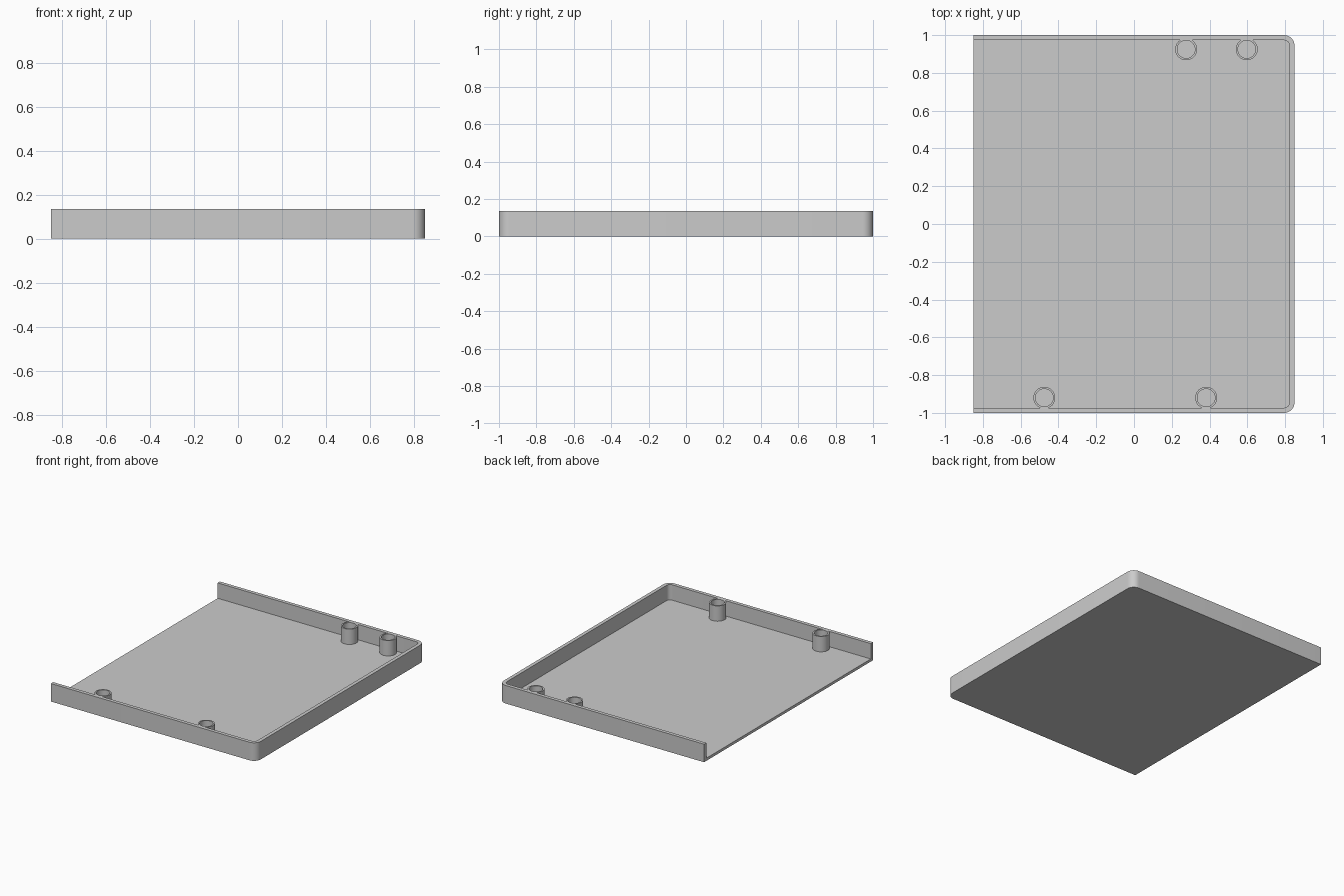
import bpy, bmesh, math

if "Cube" in bpy.data.objects:
    bpy.data.objects.remove(bpy.data.objects["Cube"], do_unlink=True)

HEIGHT, FLOOR, WALL = 0.135, 0.02, 0.027
HALF_X, HALF_Y, CORNER = 0.85, 1.0, 0.056
BOSS_R, HOLE_R = 0.058, 0.047
BOSSES = [(0.276, 0.925), (0.597, 0.925), (-0.475, -0.92), (0.382, -0.92)]

grey = bpy.data.materials.new("plain grey")
grey.use_nodes = True
colour = (0.6, 0.6, 0.6, 1)
grey.diffuse_color = colour
grey.node_tree.nodes["Principled BSDF"].inputs["Base Color"].default_value = colour


def prism(name, outlines, z0, z1):
    """Solid made by raising one or more outlines from z0 to z1."""
    bm = bmesh.new()
    for pts in outlines:
        face = bm.faces.new([bm.verts.new((x, y, z0)) for x, y in pts])
        top = bmesh.ops.extrude_face_region(bm, geom=[face])["geom"]
        verts = [g for g in top if isinstance(g, bmesh.types.BMVert)]
        bmesh.ops.translate(bm, verts=verts, vec=(0, 0, z1 - z0))
    bmesh.ops.recalc_face_normals(bm, faces=bm.faces)
    mesh = bpy.data.meshes.new(name)
    bm.to_mesh(mesh)
    bm.free()
    mesh.materials.append(grey)
    obj = bpy.data.objects.new(name, mesh)
    bpy.context.collection.objects.link(obj)
    return obj


def arc(cx, cy, r, start, end, steps):
    angles = [math.radians(start + (end - start) * i / steps) for i in range(steps + 1)]
    return [(cx + r * math.cos(a), cy + r * math.sin(a)) for a in angles]


def tray_outline(left, right, half_y, r):
    """Rectangle with square corners at one end and rounded ones at the other."""
    return ([(left, half_y), (left, -half_y)]
            + arc(right - r, -half_y + r, r, -90, 0, 8)
            + arc(right - r, half_y - r, r, 0, 90, 8))


def circles(r):
    return [arc(x, y, r, 0, 360, 40)[:-1] for x, y in BOSSES]


def cut(target, cutter):
    """Subtract the cutter and discard it."""
    cutter.hide_render = True
    mod = target.modifiers.new("cut", "BOOLEAN")
    mod.operation, mod.solver, mod.object = "DIFFERENCE", "EXACT", cutter
    bpy.ops.object.select_all(action="DESELECT")
    bpy.context.view_layer.objects.active = target
    target.select_set(True)
    bpy.ops.object.modifier_apply(modifier=mod.name)
    bpy.data.objects.remove(cutter, do_unlink=True)


# Tray body with one open end
tray = prism("tray", [tray_outline(-HALF_X, HALF_X, HALF_Y, CORNER)], 0, HEIGHT)

# Pocket that leaves the floor, three walls and the screw bosses standing
pocket = prism("pocket_cutter",
               [tray_outline(-HALF_X - 0.1, HALF_X - WALL, HALF_Y - WALL, CORNER - WALL)],
               FLOOR, HEIGHT + 0.1)
cut(pocket, prism("boss_cutter", circles(BOSS_R), -0.1, HEIGHT + 0.2))
cut(tray, pocket)

# Blind screw holes in the bosses
cut(tray, prism("hole_cutter", circles(HOLE_R), FLOOR, HEIGHT + 0.1))

tray.select_set(True)
bpy.context.view_layer.objects.active = tray
bpy.ops.object.shade_smooth_by_angle(angle=math.radians(30))
